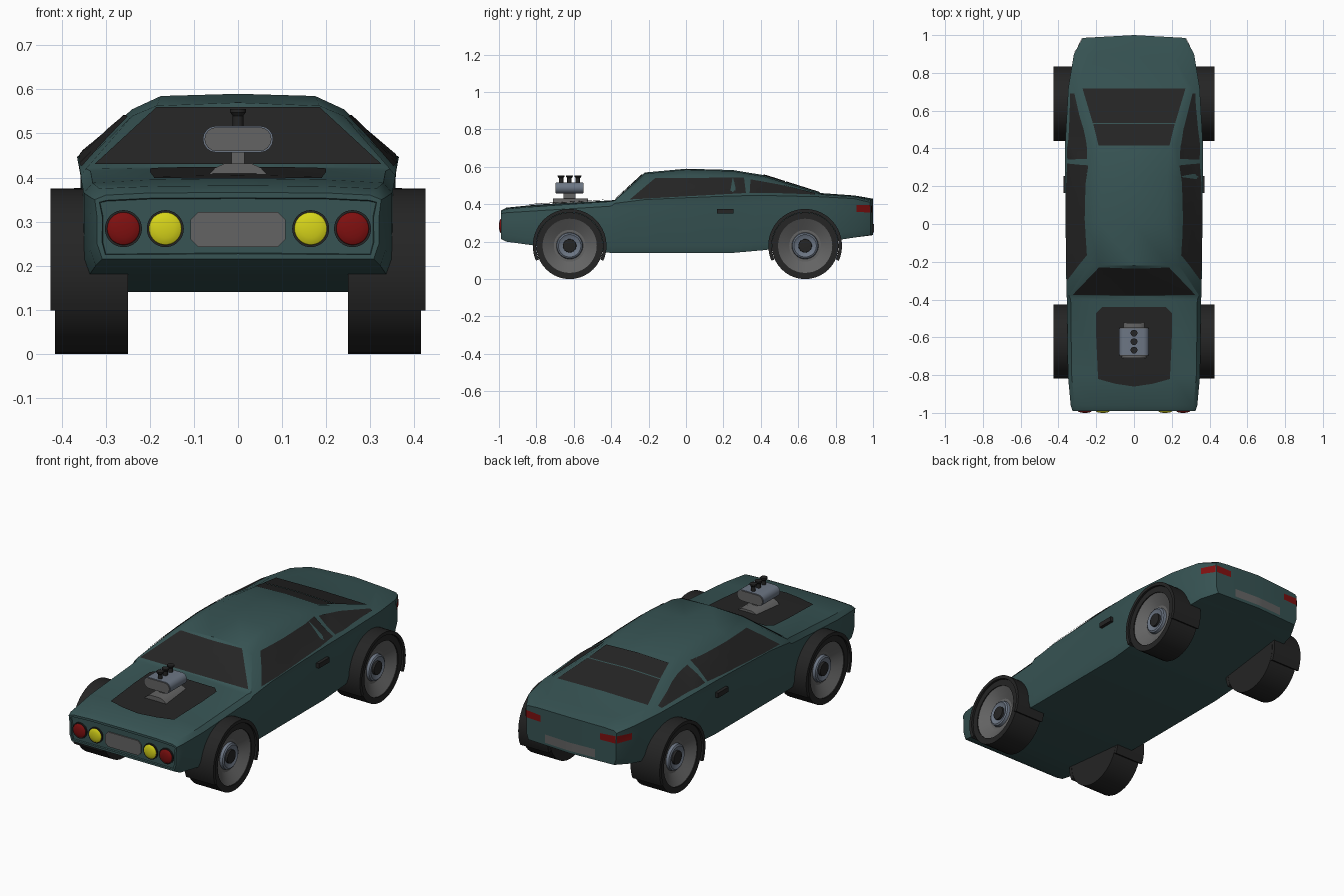
import bpy, bmesh, math
from mathutils import Vector
from mathutils.bvhtree import BVHTree

if "Cube" in bpy.data.objects:
    bpy.data.objects.remove(bpy.data.objects["Cube"])

def material(name, r, g, b):
    m = bpy.data.materials.new(name)
    m.diffuse_color = (r, g, b, 1)
    m.use_nodes = True
    m.node_tree.nodes["Principled BSDF"].inputs["Base Color"].default_value = m.diffuse_color
    return m

TEAL = material("teal paint", .038, .088, .088)
BLACK = material("black", .018, .018, .018)
GREY = material("grey metal", .125, .125, .125)
STEEL = material("blue steel", .15, .18, .23)
RED = material("red lamp", .21, .005, .005)
YELLOW = material("yellow lamp", .68, .66, .01)

def finish(bm, name, mat, recalc=True):
    bmesh.ops.remove_doubles(bm, verts=bm.verts, dist=1e-5)
    if recalc:
        bmesh.ops.recalc_face_normals(bm, faces=bm.faces)
    me = bpy.data.meshes.new(name)
    bm.to_mesh(me)
    bm.free()
    me.materials.append(mat)
    ob = bpy.data.objects.new(name, me)
    bpy.context.collection.objects.link(ob)
    bpy.ops.object.select_all(action='DESELECT')
    ob.select_set(True)
    bpy.context.view_layer.objects.active = ob
    bpy.ops.object.shade_smooth_by_angle(angle=math.radians(28))
    return ob

def lathe(name, mat, profile, origin, axis, side=1, arc=None, seg=36):
    """Turn (height, radius) points round an axis; arc = degrees of a partial sweep."""
    bm = bmesh.new()
    a0, a1 = arc or (0, 360)
    rings = []
    for i in range(seg + 1):
        a = math.radians(a0 + (a1 - a0) * i / seg)
        ring = []
        for h, r in profile:
            c, s = r * math.cos(a), r * math.sin(a)
            p = {'X': (side * h, c, s), 'Y': (c, h, s), 'Z': (c, s, h)}[axis]
            ring.append(bm.verts.new(Vector(origin) + Vector(p)))
        rings.append(ring)
    n = len(profile)
    for A, B in zip(rings, rings[1:]):
        for j in range(n if arc else n - 1):
            k = (j + 1) % n
            bm.faces.new((A[j], A[k], B[k], B[j]))
    if arc:
        bm.faces.new(rings[0])
        bm.faces.new(rings[-1])
    else:
        bmesh.ops.remove_doubles(bm, verts=bm.verts, dist=1e-5)
        bmesh.ops.dissolve_degenerate(bm, edges=bm.edges, dist=1e-6)
    return finish(bm, name, mat)

def prism(name, mat, outline, y0, y1):
    """Extrude an x/z outline along y."""
    bm = bmesh.new()
    A = [bm.verts.new((x, y0, z)) for x, z in outline]
    B = [bm.verts.new((x, y1, z)) for x, z in outline]
    bm.faces.new(A)
    bm.faces.new(B)
    for i in range(len(A)):
        j = (i + 1) % len(A)
        bm.faces.new((A[i], A[j], B[j], B[i]))
    return finish(bm, name, mat)

def rect(x0, x1, z0, z1):
    return [(x0, z0), (x1, z0), (x1, z1), (x0, z1)]

# Body shell: y, bottom z, half width, belt x/z, shoulder x/z, roof edge x/z, top z
stations = [
    (-.99, .215, .32, .325, .35, .30, .36, .2, .365, .366),
    (-.96, .200, .335, .335, .355, .315, .375, .2, .38, .382),
    (-.80, .178, .35, .35, .365, .33, .388, .2, .395, .398),
    (-.40, .140, .355, .355, .39, .335, .415, .2, .419, .421),
    (-.38, .140, .355, .357, .405, .345, .42, .335, .422, .424),
    (-.22, .140, .355, .36, .425, .24, .54, .185, .563, .57),
    (0.0, .140, .355, .362, .435, .24, .555, .175, .585, .59),
    (.25, .140, .355, .365, .445, .24, .55, .175, .577, .583),
    (.42, .155, .358, .365, .447, .225, .53, .19, .548, .555),
    (.72, .195, .345, .348, .44, .31, .452, .28, .456, .46),
    (.90, .222, .315, .318, .43, .29, .44, .2, .445, .447),
    (1.0, .235, .27, .272, .41, .26, .42, .2, .425, .43)]
bm = bmesh.new()
rings = []
for y, zb, w, bx, bz, sx, sz, rx, rz, zt in stations:
    half = [(0, zb), (w - .012, zb), (w, zb + .035), (w, bz - .04),
            (bx, bz), (sx, sz), (rx, rz), (0, zt)]
    full = half + [(-x, z) for x, z in half[-2:0:-1]]
    bow = .055 if y == 1.0 else 0
    rings.append([bm.verts.new((x, y - bow * abs(x), z)) for x, z in full])
for A, B in zip(rings, rings[1:]):
    for i in range(14):
        j = (i + 1) % 14
        bm.faces.new((A[i], A[j], B[j], B[i]))
nose = [bm.faces.new(rings[0][:8]), bm.faces.new(rings[0][7:] + rings[0][:1])]
bm.faces.new(rings[-1][:8])
bm.faces.new(rings[-1][7:] + rings[-1][:1])
bmesh.ops.recalc_face_normals(bm, faces=bm.faces)
bmesh.ops.inset_region(bm, faces=nose, thickness=.012, depth=0)
bmesh.ops.inset_region(bm, faces=nose, thickness=.002, depth=-.008)
tree = BVHTree.FromBMesh(bm)
finish(bm, "body_shell", TEAL)

def patch(name, mat, rail_a, rail_b, axis, side, lift=.004):
    """Thin plate between two 2D rails, projected along an axis onto the body."""
    bm = bmesh.new()
    k = 'xyz'.index(axis)
    ray = Vector((0, 0, 0))
    ray[k] = -side
    def sample(rail):
        pts = [Vector(p) for p in rail]
        return [a.lerp(b, t / 5) for a, b in zip(pts, pts[1:]) for t in range(5)] + [pts[-1]]
    grid = []
    for a, b in zip(sample(rail_a), sample(rail_b)):
        row = []
        for i in range(13):
            q = list(a.lerp(b, i / 12))
            q.insert(k, side * 3)
            co, no, _, _ = tree.ray_cast(Vector(q), ray)
            if co is None:
                q[k] = 0
                co, no = Vector(q), -ray
            row.append(bm.verts.new(co + no * lift))
        grid.append(row)
    for A, B in zip(grid, grid[1:]):
        for i in range(12):
            f = bm.faces.new((A[i], A[i + 1], B[i + 1], B[i]))
            f.normal_update()
            if f.normal.dot(ray) > 0:
                f.normal_flip()
    finish(bm, name, mat, recalc=False)

def flip(rail):
    return [(-x, v) for x, v in rail]

# Glass and hood panel
screen = [(-.325, .428), (-.185, .557)]
patch("windshield", BLACK, screen, flip(screen), 'y', -1)
for name, rail in (("rear_window_upper", [(-.188, .415), (-.215, .527)]),
                   ("rear_window_lower", [(-.218, .533), (-.272, .715)])):
    patch(name, BLACK, rail, flip(rail), 'z', 1)
panel = [(-.17, -.44), (-.2, -.47), (-.2, -.6), (-.19, -.82), (-.1, -.845), (0, -.86)]
patch("hood_panel", BLACK, panel, flip(panel), 'z', 1, .006)
# Rear plate
patch("rear_plate", GREY, [(-.15, .25), (-.15, .295)], [(.15, .25), (.15, .295)], 'y', 1)

# Parts on both sides
for s, tag in ((1, "right"), (-1, "left")):
    patch("door_window_" + tag, BLACK, [(-.3, .423), (.32, .457)],
          [(-.165, .537), (.31, .54)], 'x', s)
    patch("quarter_window_" + tag, BLACK, [(.34, .458), (.5, .456), (.69, .449)],
          [(.345, .53), (.5, .502), (.69, .456)], 'x', s)
    patch("tail_lamp_side_" + tag, RED, [(.91, .36), (.91, .395)],
          [(.983, .355), (.983, .395)], 'x', s)
    patch("tail_lamp_rear_" + tag, RED, [(s * .18, .355), (s * .18, .39)],
          [(s * .268, .355), (s * .268, .395)], 'y', 1)
    prism("door_handle_" + tag, BLACK, rect(s * .35, s * .372, .35, .376), .165, .255)
    # Headlamps with dark bezels
    for x, mat, kind in ((.26, RED, "outer"), (.165, YELLOW, "inner")):
        o = (s * x, -.982, .284)
        lathe(f"{kind}_lamp_ring_{tag}", BLACK,
              [(.01, 0), (.01, .042), (-.008, .042), (-.008, 0)], o, 'Y')
        dome = [(-.008 - .010 * math.cos(t * math.pi / 10), .037 * math.sin(t * math.pi / 10))
                for t in range(6)]
        lathe(f"{kind}_lamp_{tag}", mat, dome + [(.005, .037), (.005, 0)], o, 'Y')
    # Wheels and fender flares
    for y, end in ((-.622, "front"), (.637, "rear")):
        o = (0, y, .178)
        n = f"{end}_{tag}"
        lathe("tire_" + n, BLACK, [(.25, 0), (.25, .178), (.415, .178), (.415, .145),
                                   (.36, .145), (.36, 0)], o, 'X', s, seg=40)
        lathe("rim_" + n, GREY, [(.355, 0), (.355, .145), (.41, .145), (.405, .137),
                                 (.375, .085), (.375, 0)], o, 'X', s, seg=40)
        lathe("hub_ring_" + n, STEEL, [(.37, 0), (.37, .072), (.39, .068), (.395, .06),
                                       (.385, .04), (.385, 0)], o, 'X', s)
        lathe("hub_cap_" + n, BLACK, [(.37, 0), (.37, .037), (.397, .035), (.4, 0)], o, 'X', s)
        lathe("fender_flare_" + n, BLACK, [(.25, .179), (.425, .179), (.425, .197), (.25, .197)],
              o, 'X', s, arc=(-24, 204))

# Grille plate with clipped corners
prism("grille", GREY, [(-.108, .26), (-.09, .242), (.09, .242), (.108, .26),
                       (.108, .304), (.09, .322), (-.09, .322), (-.108, .304)], -.988, -.975)

# Hood engine: base, neck, blower and intake stacks
base = [(-.065, .385), (.065, .385), (.065, .408), (.052, .422), (.03, .432),
        (-.03, .432), (-.052, .422), (-.065, .408)]
prism("engine_base", GREY, base, -.71, -.525)
prism("engine_neck", GREY, rect(-.015, .015, .425, .465), -.655, -.59)

def stadium(half, r):
    pts = []
    for i in range(18):
        a = math.radians(-90 + 180 * (i % 9) / 8 + (180 if i > 8 else 0))
        cx = half - r if i < 9 else r - half
        pts.append((cx + r * math.cos(a), .487 + r * math.sin(a)))
    return pts

prism("blower", STEEL, stadium(.08, .03), -.694, -.552)
prism("blower_front_plate", GREY, stadium(.076, .027), -.698, -.69)
prism("blower_rear_plate", GREY, stadium(.076, .027), -.556, -.548)
for i, y in enumerate((-.668, -.623, -.578)):
    lathe(f"intake_stack_{i + 1}", BLACK, [(.505, 0), (.505, .012), (.54, .012), (.548, .018),
                                          (.555, .018), (.555, 0)], (0, y, 0), 'Z', seg=20)
